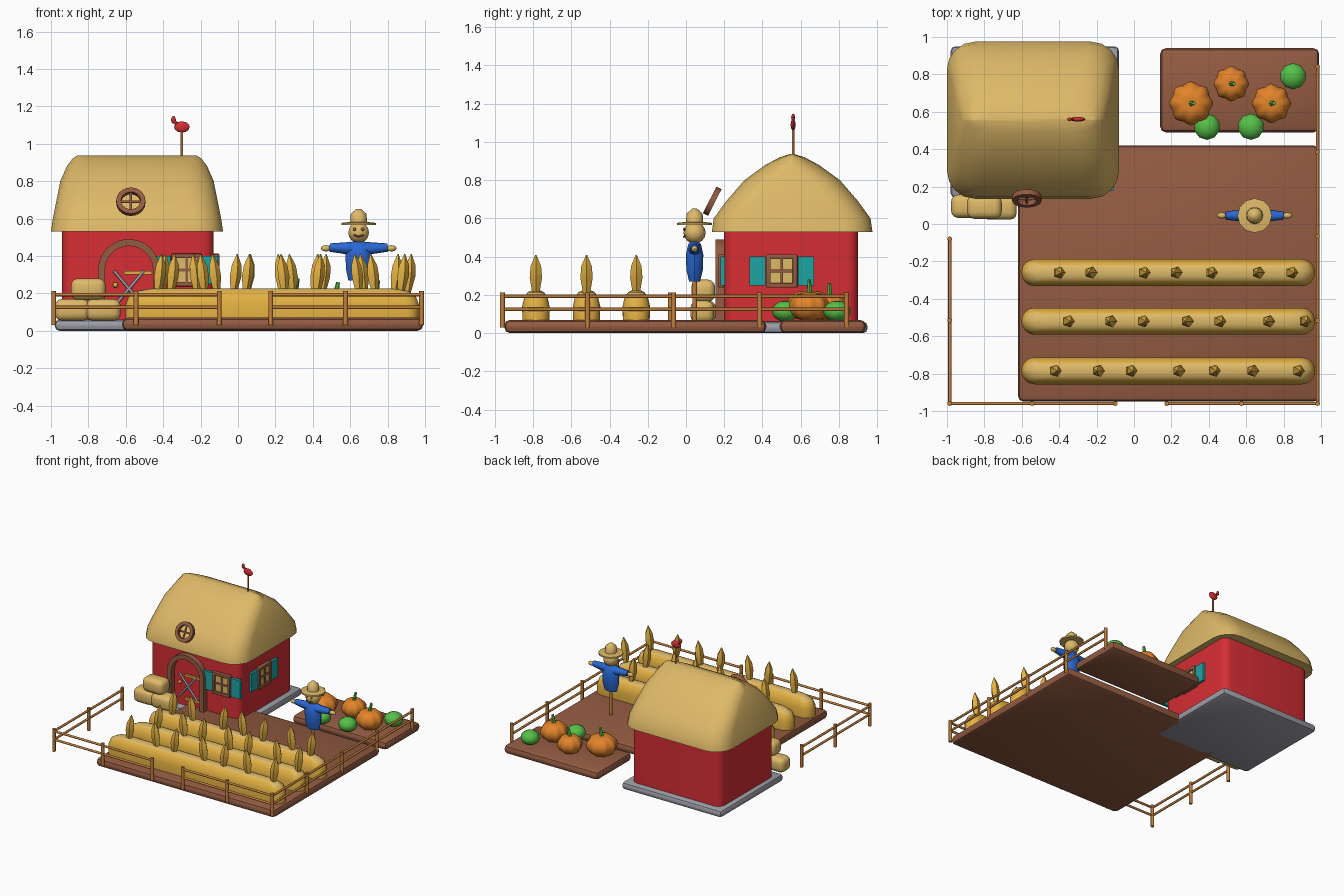
import bpy, bmesh, math
from mathutils import Vector, Matrix

if "Cube" in bpy.data.objects:
    bpy.data.objects.remove(bpy.data.objects["Cube"])

def srgb(r, g, b):
    f = lambda c: c / 12.92 if c <= 0.04045 else ((c + 0.055) / 1.055) ** 2.4
    return tuple(f(c / 255) for c in (r, g, b)) + (1,)

MATS = {}
for n, c in dict(red=(214, 46, 52), thatch=(222, 185, 104), earth=(148, 92, 66), stone=(158, 158, 168),
                 fence_wood=(196, 128, 60), teal=(30, 165, 165), blue=(42, 104, 212),
                 orange=(226, 132, 42), green=(86, 192, 72), gold=(226, 176, 66)).items():
    MATS[n] = bpy.data.materials.new(n)
    MATS[n].diffuse_color = srgb(*c)

def finish(name, bm, mat, angle=None):
    bmesh.ops.recalc_face_normals(bm, faces=bm.faces)
    me = bpy.data.meshes.new(name)
    bm.to_mesh(me)
    bm.free()
    ob = bpy.data.objects.new(name, me)
    bpy.context.collection.objects.link(ob)
    me.materials.append(MATS[mat])
    if angle:
        bpy.ops.object.select_all(action='DESELECT')
        ob.select_set(True)
        bpy.context.view_layer.objects.active = ob
        bpy.ops.object.shade_smooth_by_angle(angle=math.radians(angle))
    return ob

def box(name, mat, lo, hi, bevel=0, seg=2):
    lo, hi = Vector(lo), Vector(hi)
    bm = bmesh.new()
    bmesh.ops.create_cube(bm, size=1, matrix=Matrix.Translation((lo + hi) / 2) @ Matrix.Diagonal((*(hi - lo), 1)))
    if bevel:
        bmesh.ops.bevel(bm, geom=bm.edges[:], offset=bevel, segments=seg, profile=0.5, affect='EDGES')
    return finish(name, bm, mat, 40 if bevel else None)

def rod(name, mat, a, b, r, r2=None, sides=8):
    a, b = Vector(a), Vector(b)
    m = Matrix.Translation((a + b) / 2) @ (b - a).to_track_quat('Z', 'Y').to_matrix().to_4x4()
    bm = bmesh.new()
    bmesh.ops.create_cone(bm, cap_ends=True, segments=sides, radius1=r, radius2=r if r2 is None else r2,
                          depth=(b - a).length, matrix=m)
    return finish(name, bm, mat, 50)

def blob(name, mat, c, size, u=14, v=9, lobes=0):
    bm = bmesh.new()
    bmesh.ops.create_uvsphere(bm, u_segments=u, v_segments=v, radius=1)
    for p in bm.verts:
        if lobes:
            k = 1 + 0.06 * math.cos(lobes * math.atan2(p.co.y, p.co.x))
            rad = math.hypot(p.co.x, p.co.y)
            p.co.x *= k
            p.co.y *= k
            p.co.z *= 0.85 + 0.15 * min(1, rad * 2)
        p.co = Vector(c) + Vector([p.co[i] * size[i] for i in range(3)])
    return finish(name, bm, mat, 50)

def loft(name, mat, rings, angle=45):
    bm = bmesh.new()
    vs = [[bm.verts.new(p) for p in r] for r in rings]
    n = len(vs[0])
    for a, b in zip(vs, vs[1:]):
        for i in range(n):
            bm.faces.new((a[i], a[(i + 1) % n], b[(i + 1) % n], b[i]))
    bm.faces.new(vs[0])
    bm.faces.new(vs[-1])
    return finish(name, bm, mat, angle)

def round_rect(cx, cy, z, hx, hy, r, seg=4):
    rx, ry, pts = min(r, hx), min(r, hy * 0.98), []
    for q, (sx, sy) in enumerate(((1, 1), (-1, 1), (-1, -1), (1, -1))):
        for i in range(seg + 1):
            t = math.pi / 2 * (q + i / seg)
            pts.append((cx + sx * (hx - rx) + rx * math.cos(t), cy + sy * (hy - ry) + ry * math.sin(t), z))
    return pts

def band(name, mat, inner, outer, depth, matrix, sweep, leg=0, seg=20):
    """Flat ring or arch of rectangular section, in local xz; leg adds straight jambs."""
    bm = bmesh.new()
    pts = [(math.cos(sweep * i / seg), math.sin(sweep * i / seg), 0) for i in range(seg + 1)]
    if leg:
        pts = [(1, 0, -leg)] + pts + [(-1, 0, -leg)]
    rows = [[bm.verts.new(matrix @ Vector((x * r, y, s * r + d))) for r, y in
             ((inner, -depth / 2), (outer, -depth / 2), (outer, depth / 2), (inner, depth / 2))] for x, s, d in pts]
    for a, b in zip(rows, rows[1:]):
        for i in range(4):
            bm.faces.new((a[i], a[(i + 1) % 4], b[(i + 1) % 4], b[i]))
    if leg:
        bm.faces.new(rows[0])
        bm.faces.new(rows[-1])
    bmesh.ops.remove_doubles(bm, verts=bm.verts, dist=1e-5)
    return finish(name, bm, mat, 40)

# soil beds and stone base
box("field_soil", "earth", (-0.62, -0.95, 0), (0.99, 0.42, 0.07), 0.03)
box("pumpkin_bed", "earth", (0.14, 0.49, 0), (0.99, 0.94, 0.07), 0.03)
box("house_base", "stone", (-0.98, 0.14, 0), (-0.08, 0.95, 0.06), 0.025)

# house walls and thatched roof
loft("house_walls", "red", [round_rect(-0.535, 0.55, z, 0.405, 0.35, 0.06) for z in (0.05, 0.6)])
roof = [(0.53, 0.40, 0.36), (0.53, 0.46, 0.42), (0.60, 0.45, 0.41), (0.69, 0.432, 0.345), (0.80, 0.41, 0.25),
        (0.88, 0.375, 0.14), (0.92, 0.345, 0.065), (0.937, 0.32, 0.01)]
loft("thatched_roof", "thatch", [round_rect(-0.54, 0.555, z, hx, hy, 0.15) for z, hx, hy in roof], 60)

# weather vane
rod("vane_pole", "fence_wood", (-0.3, 0.56, 0.9), (-0.3, 0.56, 1.08), 0.007)
blob("vane_bird_body", "red", (-0.3, 0.56, 1.09), (0.042, 0.013, 0.03), 8, 6)
rod("vane_bird_neck", "red", (-0.32, 0.56, 1.095), (-0.343, 0.56, 1.125), 0.009, sides=6)
blob("vane_bird_head", "red", (-0.345, 0.56, 1.128), (0.013, 0.01, 0.02), 8, 6)

# tilted round roof window
tilt = Matrix.Translation((-0.573, 0.137, 0.69)) @ Matrix.Rotation(math.radians(-27), 4, 'X')
band("round_window_frame", "earth", 0.052, 0.078, 0.03, tilt, 2 * math.pi)
for d in (Vector((0.055, 0, 0)), Vector((0, 0, 0.055))):
    rod("round_window_bar", "earth", tilt @ d, tilt @ -d, 0.007)

# arched door with crossed braces
band("door_arch", "earth", 0.128, 0.165, 0.05, Matrix.Translation((-0.583, 0.18, 0.325)), math.pi, 0.26)
for s in (-1, 1):
    rod("door_brace", "stone", (-0.583 - s * 0.08, 0.19, 0.32), (-0.583 + s * 0.08, 0.19, 0.13), 0.008)
for z in (0.31, 0.12):
    box("door_strap", "gold", (-0.61, 0.185, z - 0.009), (-0.46, 0.202, z + 0.009))
blob("door_knob", "gold", (-0.655, 0.185, 0.245), (0.014, 0.014, 0.014), 8, 6)

# shuttered windows, built facing -y then turned for the side wall
def window(m):
    parts = [box("window_pane", "thatch", (-0.07, -0.012, -0.075), (0.07, 0.01, 0.075))]
    for s in (-1, 1):
        parts.append(box("window_jamb", "earth", (s * 0.07 - 0.012, -0.025, -0.085), (s * 0.07 + 0.012, 0.01, 0.085), 0.004))
        parts.append(box("window_rail", "earth", (-0.08, -0.025, s * 0.075 - 0.012), (0.08, 0.01, s * 0.075 + 0.012), 0.004))
        x = s * 0.127
        parts.append(box("shutter", "teal", (x - 0.042, -0.015, -0.075), (x + 0.042, 0.01, 0.075)))
    parts.append(box("window_mullion", "earth", (-0.007, -0.02, -0.075), (0.007, 0.01, 0.075)))
    parts.append(box("window_crossbar", "earth", (-0.07, -0.02, -0.007), (0.07, 0.01, 0.007)))
    for p in parts:
        p.data.transform(m)

window(Matrix.Translation((-0.275, 0.195, 0.325)))
window(Matrix.Translation((-0.125, 0.5, 0.325)) @ Matrix.Rotation(math.pi / 2, 4, 'Z'))

# hay bales
for x, y, z in ((-0.885, 0.095, 0.112), (-0.72, 0.085, 0.112), (-0.80, 0.09, 0.222)):
    box("hay_bale", "thatch", (x - 0.093, y - 0.062, z - 0.058), (x + 0.093, y + 0.062, z + 0.058), 0.037, 3)

# crop rows with spindle shaped stalks
ROWS = {-0.26: (-0.40, -0.23, 0.055, 0.225, 0.415, 0.665, 0.845),
        -0.52: (-0.35, -0.125, 0.05, 0.285, 0.46, 0.72, 0.915),
        -0.785: (-0.42, -0.19, -0.015, 0.24, 0.43, 0.635, 0.88)}
for y, xs in ROWS.items():
    mound = loft("crop_row", "gold", [round_rect(0.183, y, z, hx, hy, 0.07) for z, hx, hy in
                 ((0.06, 0.785, 0.07), (0.14, 0.785, 0.072), (0.19, 0.765, 0.06), (0.215, 0.72, 0.042), (0.225, 0.65, 0.02))])
    mound.data.materials.append(MATS["thatch"])
    for f in mound.data.polygons:
        f.material_index = int(f.normal.z > 0.75)
    for k, x in enumerate(xs):
        lean = (-1) ** k * 0.1
        loft("crop_stalk", "gold", [[(x + lean * (z - 0.3) + r * math.cos(i * math.tau / 5),
                                      y + r * math.sin(i * math.tau / 5), z) for i in range(5)]
                                    for z, r in ((0.2, 0.018), (0.29, 0.034), (0.35, 0.029), (0.41, 0.003))], 30)

# fence runs
def fence(pts):
    for x, y in pts:
        rod("fence_post", "fence_wood", (x, y, 0.03), (x, y, 0.213), 0.013)
    for z in (0.125, 0.193):
        rod("fence_rail", "fence_wood", (*pts[0], z), (*pts[-1], z), 0.009)

fence([(-0.985, y) for y in (-0.08, -0.515, -0.96)])
fence([(0.982, y) for y in (-0.96, -0.515, -0.065, 0.385, 0.84)])
fence([(x, -0.96) for x in (-0.985, -0.545, -0.1)])
fence([(x, -0.96) for x in (0.175, 0.575, 0.982)])

# pumpkins and melons
for x, y, r, h in ((0.305, 0.645, 0.112, 0.085), (0.52, 0.75, 0.09, 0.075), (0.735, 0.645, 0.1, 0.08)):
    blob("pumpkin", "orange", (x, y, 0.06 + h), (r, r, h), 32, 10, 8)
    rod("pumpkin_stem", "green", (x, y, 0.05 + 1.8 * h), (x + 0.015, y, 0.11 + 2 * h), 0.016, 0.01, 6)
for x, y in ((0.85, 0.79), (0.39, 0.52), (0.625, 0.52)):
    blob("melon", "green", (x, y, 0.115), (0.072, 0.072, 0.055), 10, 7)

# scarecrow
X, Y = 0.645, 0.045
circle = lambda z, rx, ry, n=10: [(X + rx * math.cos(i * math.tau / n), Y + ry * math.sin(i * math.tau / n), z) for i in range(n)]
rod("scarecrow_pole", "fence_wood", (X, Y, 0.05), (X, Y, 0.32), 0.012)
loft("scarecrow_shirt", "blue", [circle(*p) for p in ((0.27, 0.055, 0.03), (0.33, 0.068, 0.045), (0.41, 0.07, 0.048),
                                                     (0.465, 0.06, 0.035), (0.48, 0.025, 0.02))])
for s in (-1, 1):
    rod("scarecrow_sleeve", "blue", (X + s * 0.03, Y, 0.44), (X + s * 0.155, Y, 0.445), 0.036, 0.022)
    blob("scarecrow_hand", "thatch", (X + s * 0.175, Y, 0.441), (0.028, 0.017, 0.017), 8, 6)
    blob("scarecrow_eye", "earth", (X + s * 0.022, Y - 0.054, 0.543), (0.009, 0.006, 0.009), 8, 6)
    rod("scarecrow_mouth", "earth", (X, Y - 0.056, 0.503), (X + s * 0.026, Y - 0.05, 0.512), 0.005, sides=6)
blob("scarecrow_head", "thatch", (X, Y, 0.525), (0.058, 0.058, 0.056), 10, 8)
loft("scarecrow_hat", "thatch", [circle(z, r, r, 12) for z, r in ((0.565, 0.092), (0.577, 0.092), (0.582, 0.045),
                                                                  (0.625, 0.042), (0.652, 0.012))])

for m in bpy.data.materials:
    if m.users and not m.is_grease_pencil:
        m.use_nodes = True
        m.node_tree.nodes["Principled BSDF"].inputs["Base Color"].default_value = m.diffuse_color
